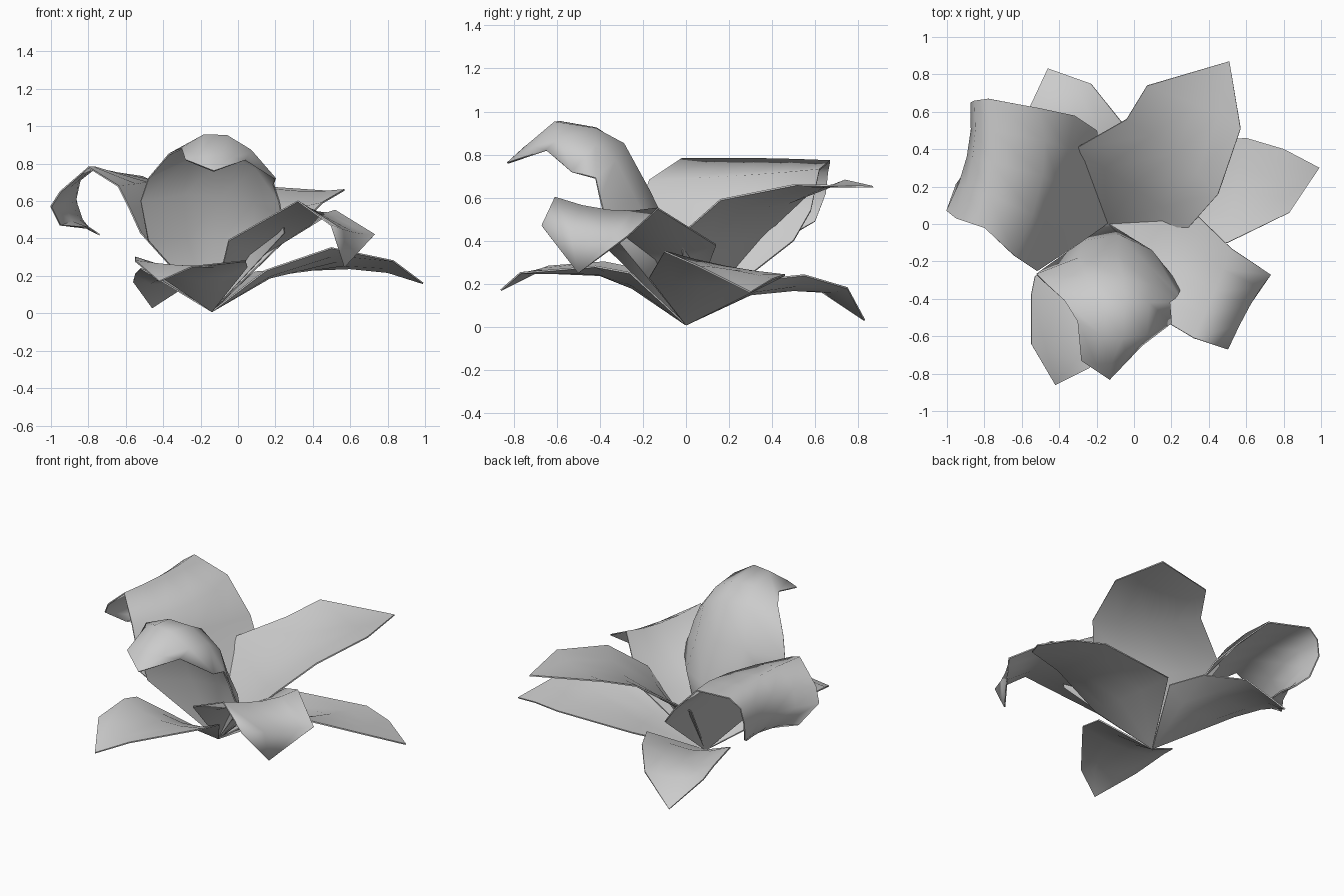
import bpy, bmesh
from mathutils import Vector as V

BASE = V((-0.14, 0.0, 0.01))
SEG = 4  # strips across each petal


def petal(name, left, mid, right, tip):
    """Loft a thin petal over three rails running from the shared base to a tip."""
    bm = bmesh.new()
    base, end = bm.verts.new(BASE), bm.verts.new(tip)
    rows = []
    for l, m, r in zip(left, mid, right):
        l, m, r = V(l), V(m), V(r)
        row = []
        for i in range(SEG + 1):
            t = i / SEG
            p = l * (1 - t) * (1 - 2 * t) + m * 4 * t * (1 - t) + r * t * (2 * t - 1)
            row.append(bm.verts.new(p))
        rows.append(row)
    for i in range(SEG):
        bm.faces.new((base, rows[0][i], rows[0][i + 1]))
        for a, b in zip(rows, rows[1:]):
            bm.faces.new((a[i], b[i], b[i + 1], a[i + 1]))
        bm.faces.new((rows[-1][i], end, rows[-1][i + 1]))
    bmesh.ops.recalc_face_normals(bm, faces=bm.faces)
    me = bpy.data.meshes.new(name)
    bm.to_mesh(me)
    bm.free()
    ob = bpy.data.objects.new(name, me)
    bpy.context.collection.objects.link(ob)
    mod = ob.modifiers.new("thickness", 'SOLIDIFY')
    mod.thickness, mod.offset = 0.008, 0
    bpy.ops.object.select_all(action='DESELECT')
    ob.select_set(True)
    bpy.context.view_layer.objects.active = ob
    bpy.ops.object.modifier_apply(modifier=mod.name)
    bpy.ops.object.shade_smooth_by_angle(angle=1.3)


# low outer petals
petal("low_petal_right",
      [(.09, .42, .22), (.60, .46, .24), (.80, .40, .22)],
      [(.17, .08, .19), (.54, .18, .28), (.80, .22, .26)],
      [(.15, -.17, .23), (.50, -.10, .35), (.83, .06, .28)],
      (.99, .30, .16))
petal("low_petal_front",
      [(-.53, -.28, .28), (-.55, -.38, .30), (-.55, -.64, .28)],
      [(-.22, -.25, .18), (-.28, -.40, .24), (-.39, -.70, .26)],
      [(.05, -.26, .25), (.04, -.42, .28), (-.24, -.77, .25)],
      (-.42, -.86, .17))
petal("low_petal_back",
      [(-.52, .29, .24), (-.55, .50, .21), (-.56, .62, .17)],
      [(-.24, .30, .15), (-.32, .50, .17), (-.38, .68, .16)],
      [(.03, .36, .22), (-.07, .55, .24), (-.23, .75, .18)],
      (-.46, .83, .03))

# large flat petal at the back right
petal("big_petal_back",
      [(-.32, .40, .46), (-.04, .56, .61), (.07, .74, .68)],
      [(.00, .20, .38), (.22, .38, .56), (.33, .64, .65)],
      [(.29, -.02, .43), (.45, .16, .59), (.57, .51, .66)],
      (.51, .87, .65))

# curling inner petals
petal("curled_petal_right",
      [(-.05, -.39, .39), (.32, -.61, .60), (.50, -.67, .47)],
      [(.08, -.11, .31), (.43, -.36, .54), (.62, -.43, .43)],
      [(.24, .14, .38), (.52, -.13, .55), (.73, -.27, .42)],
      (.57, -.50, .25))
petal("curled_petal_front",
      [(-.48, -.24, .39), (-.52, -.27, .60), (-.48, -.31, .72), (-.37, -.41, .85),
       (-.30, -.52, .88), (-.28, -.73, .82)],
      [(-.08, -.06, .40), (-.09, -.17, .63), (-.06, -.29, .85), (-.05, -.42, .92),
       (-.06, -.61, .95), (-.12, -.74, .84)],
      [(.25, -.34, .43), (.235, -.38, .52), (.22, -.40, .60), (.19, -.42, .69),
       (.20, -.53, .72), (.04, -.65, .82)],
      (-.13, -.83, .76))
petal("curled_petal_left",
      [(-.52, -.25, .43), (-.58, -.21, .56), (-.64, -.17, .68), (-.80, -.02, .78),
       (-.95, .03, .65), (-1.0, .07, .57), (-.95, .21, .47), (-.80, .27, .46)],
      [(-.34, .16, .41), (-.41, .21, .56), (-.49, .26, .70), (-.76, .33, .78),
       (-.86, .35, .70), (-.89, .36, .59), (-.85, .39, .50), (-.79, .40, .45)],
      [(-.20, .50, .40), (-.32, .58, .54), (-.51, .62, .73), (-.78, .67, .77),
       (-.85, .66, .72), (-.87, .65, .62), (-.84, .60, .49), (-.80, .53, .45)],
      (-.74, .46, .42))
